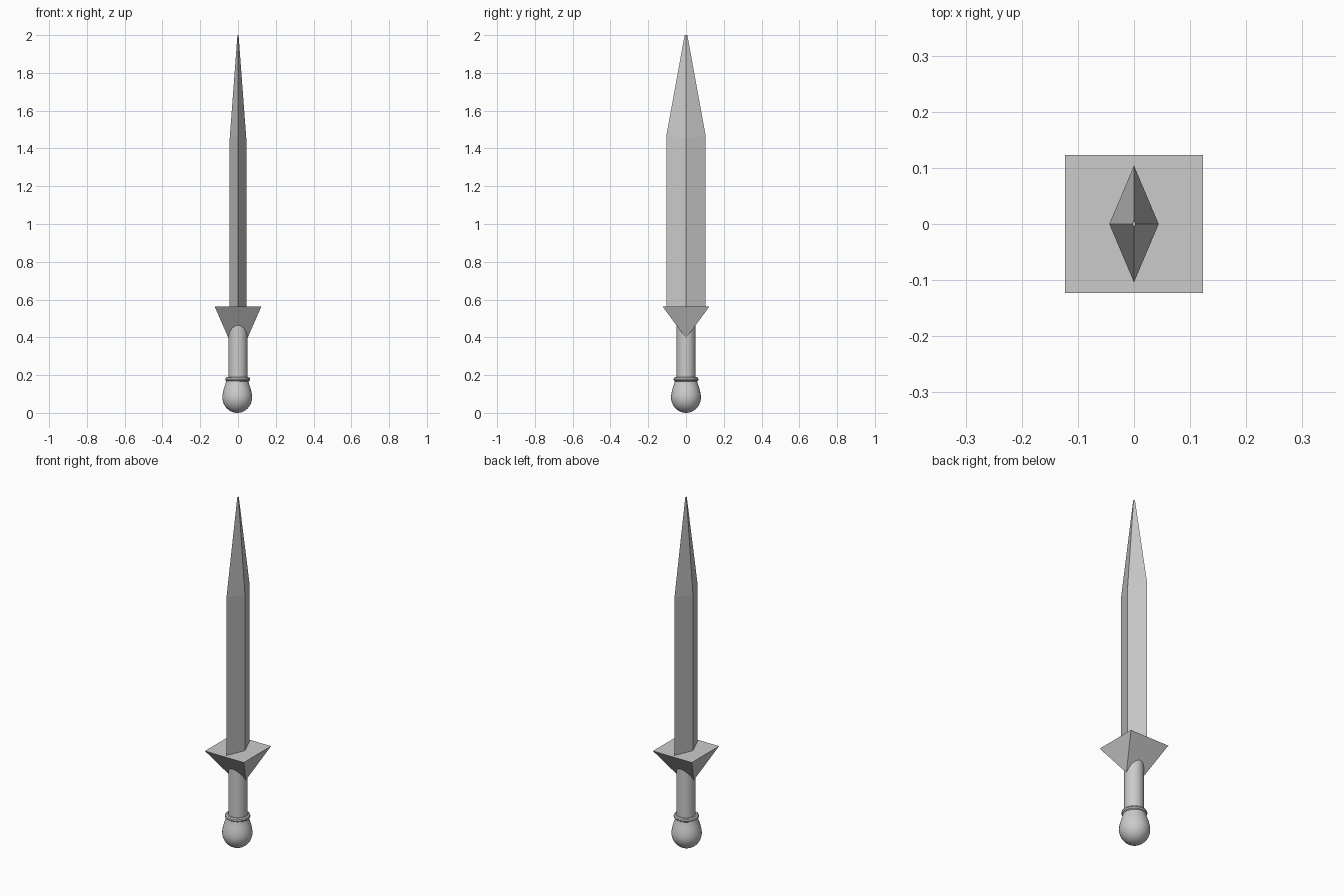
import bpy
from math import cos, sin, pi

if "Cube" in bpy.data.objects:
    bpy.data.objects.remove(bpy.data.objects["Cube"])


def mesh_object(name, verts, faces, smooth=False):
    mesh = bpy.data.meshes.new(name)
    mesh.from_pydata(verts, [], faces)
    mesh.update()
    ob = bpy.data.objects.new(name, mesh)
    bpy.context.collection.objects.link(ob)
    if smooth:
        bpy.ops.object.select_all(action='DESELECT')
        ob.select_set(True)
        bpy.context.view_layer.objects.active = ob
        bpy.ops.object.shade_smooth_by_angle(angle=pi / 5)
    return ob


def loft(name, rings, smooth=False):
    """Skin equal-length rings, bottom to top, and cap both ends."""
    n = len(rings[0])
    verts = [v for ring in rings for v in ring]
    faces = [(k * n + i, k * n + (i + 1) % n, (k + 1) * n + (i + 1) % n, (k + 1) * n + i)
             for k in range(len(rings) - 1) for i in range(n)]
    faces += [tuple(reversed(range(n))), tuple(range(len(verts) - n, len(verts)))]
    return mesh_object(name, verts, faces, smooth)


def lathe(name, profile, cx=0.0, n=32):
    rings = [[(cx + r * cos(2 * pi * i / n), r * sin(2 * pi * i / n), z) for i in range(n)]
             for r, z in profile]
    return loft(name, rings, True)


def diamond(hx, hy, zx, zy):
    return [(hx, 0, zx), (0, hy, zy), (-hx, 0, zx), (0, -hy, zy)]


# Blade: diamond section tapering to a tiny blunt tip
loft("blade", [diamond(0.044, 0.104, 0.55, 0.55),
               diamond(0.044, 0.104, 1.452, 1.467),
               diamond(0.003, 0.007, 2.0, 2.0)])

# Guard: square top narrowing to a short ridge along x
g, r, top, low = 0.123, 0.05, 0.562, 0.395
mesh_object("guard",
            [(-g, -g, top), (g, -g, top), (g, g, top), (-g, g, top), (-r, 0, low), (r, 0, low)],
            [(0, 1, 2, 3), (1, 0, 4, 5), (3, 2, 5, 4), (2, 1, 5), (0, 3, 4)])

# Grip
lathe("grip", [(0.05, 0.16), (0.05, 0.475)])

# Pommel: pear shape, sitting a hair off centre
cx, mid, rad = -0.004, 0.083, 0.079
ball = [(max(rad * sin(a), 0.001), mid - mid * cos(a)) for a in (i * pi / 20 for i in range(11))]
lathe("pommel", ball + [(0.078, 0.095), (0.075, 0.113), (0.069, 0.135), (0.062, 0.155), (0.059, 0.17)], cx)

# Collar ring
bpy.ops.mesh.primitive_torus_add(location=(-0.002, 0, 0.178), major_radius=0.054, minor_radius=0.012,
                                 major_segments=32, minor_segments=10)
bpy.context.object.name = "collar"
bpy.ops.object.shade_smooth_by_angle()
